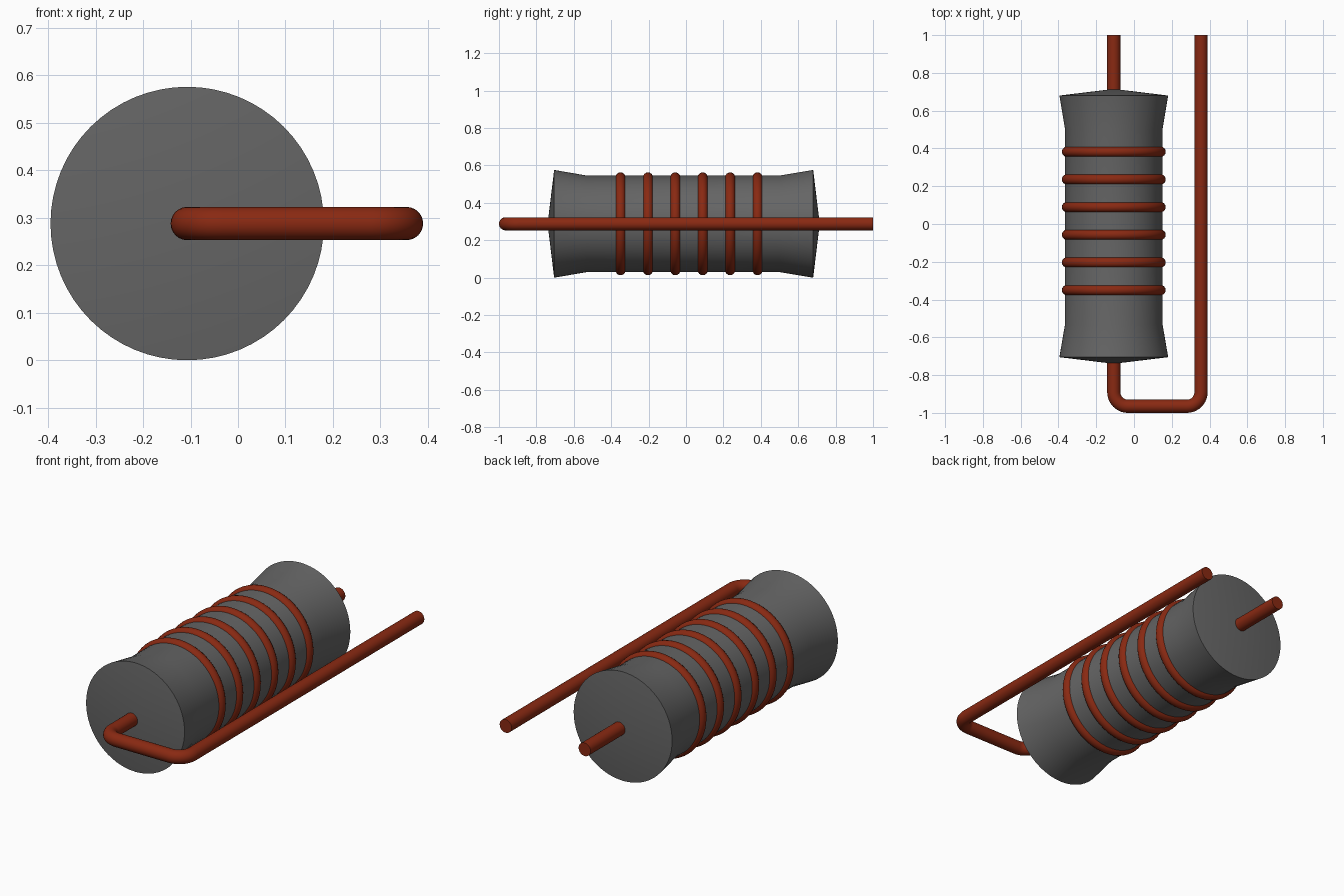
import bpy, bmesh
from math import pi, sin, cos
from mathutils import Matrix, Vector

cube = bpy.data.objects.get("Cube")
if cube:
    bpy.data.objects.remove(cube, do_unlink=True)

AXIS_X, AXIS_Z = -0.107, 0.288


def material(name, rgb):
    mat = bpy.data.materials.new(name)
    mat.use_nodes = True
    mat.diffuse_color = (*rgb, 1)
    mat.node_tree.nodes["Principled BSDF"].inputs["Base Color"].default_value = (*rgb, 1)
    return mat


grey = material("ceramic grey", (0.13, 0.13, 0.13))
copper = material("copper red", (0.25, 0.022, 0.006))


def finish(obj, mat, angle=30):
    obj.data.materials.clear()
    obj.data.materials.append(mat)
    bpy.ops.object.select_all(action="DESELECT")
    obj.select_set(True)
    bpy.context.view_layer.objects.active = obj
    bpy.ops.object.shade_smooth_by_angle(angle=angle * pi / 180)


def lathe(name, profile, mat, steps=64):
    """Spin (y, radius) points around the body axis."""
    bm = bmesh.new()
    verts = [bm.verts.new((r, y, 0)) for y, r in profile]
    edges = [bm.edges.new(pair) for pair in zip(verts, verts[1:])]
    bmesh.ops.spin(bm, geom=verts + edges, cent=(0, 0, 0), axis=(0, 1, 0),
                   angle=2 * pi, steps=steps, use_merge=True)
    bmesh.ops.remove_doubles(bm, verts=bm.verts, dist=1e-5)
    bmesh.ops.recalc_face_normals(bm, faces=bm.faces)
    bmesh.ops.translate(bm, verts=bm.verts, vec=(AXIS_X, 0, AXIS_Z))
    mesh = bpy.data.meshes.new(name)
    bm.to_mesh(mesh)
    bm.free()
    obj = bpy.data.objects.new(name, mesh)
    bpy.context.collection.objects.link(obj)
    finish(obj, mat)


# Flared body with shallow conical ends
lathe("resistor_body", [(-0.74, 0), (-0.705, 0.288), (-0.53, 0.258),
                        (0.50, 0.258), (0.68, 0.288), (0.715, 0)], grey)

# Six evenly spaced rings
for i in range(6):
    bpy.ops.mesh.primitive_torus_add(
        major_segments=64, minor_segments=16, major_radius=0.248, minor_radius=0.027,
        location=(AXIS_X, -0.35 + 0.1465 * i, AXIS_Z), rotation=(pi / 2, 0, 0))
    ring = bpy.context.object
    ring.name = f"ring_{i + 1}"
    finish(ring, copper, 60)

# Bent lead: out of the front, across, then back along the side
SIDE_X, FRONT_Y, BEND = 0.355, -0.965, 0.075


def corner(cx, start):
    return [(cx + BEND * cos(a), FRONT_Y + BEND + BEND * sin(a))
            for a in (start + pi / 2 * k / 10 for k in range(11))]


def wire(name, path, radius=0.035, sides=24):
    """Sweep a round section along a flat path, mitring each bend."""
    points = [Vector((x, y, AXIS_Z)) for x, y in path]
    bm = bmesh.new()
    rings = []
    for i, p in enumerate(points):
        ahead = points[min(i + 1, len(points) - 1)] - points[max(i - 1, 0)]
        side = ahead.normalized().cross(Vector((0, 0, 1)))
        rings.append([bm.verts.new(p + radius * (cos(t) * side + Vector((0, 0, sin(t)))))
                      for t in (2 * pi * k / sides for k in range(sides))])
    for a, b in zip(rings, rings[1:]):
        for k in range(sides):
            n = (k + 1) % sides
            bm.faces.new((a[k], a[n], b[n], b[k]))
    bm.faces.new(rings[0])
    bm.faces.new(rings[-1])
    bmesh.ops.recalc_face_normals(bm, faces=bm.faces)
    mesh = bpy.data.meshes.new(name)
    bm.to_mesh(mesh)
    bm.free()
    obj = bpy.data.objects.new(name, mesh)
    bpy.context.collection.objects.link(obj)
    finish(obj, copper)


wire("bent_lead", [(AXIS_X, -0.7)] + corner(AXIS_X + BEND, pi)
     + corner(SIDE_X - BEND, 1.5 * pi) + [(SIDE_X, 1)])

# Straight lead out of the back
wire("back_lead", [(AXIS_X, 0.65), (AXIS_X, 1)])
